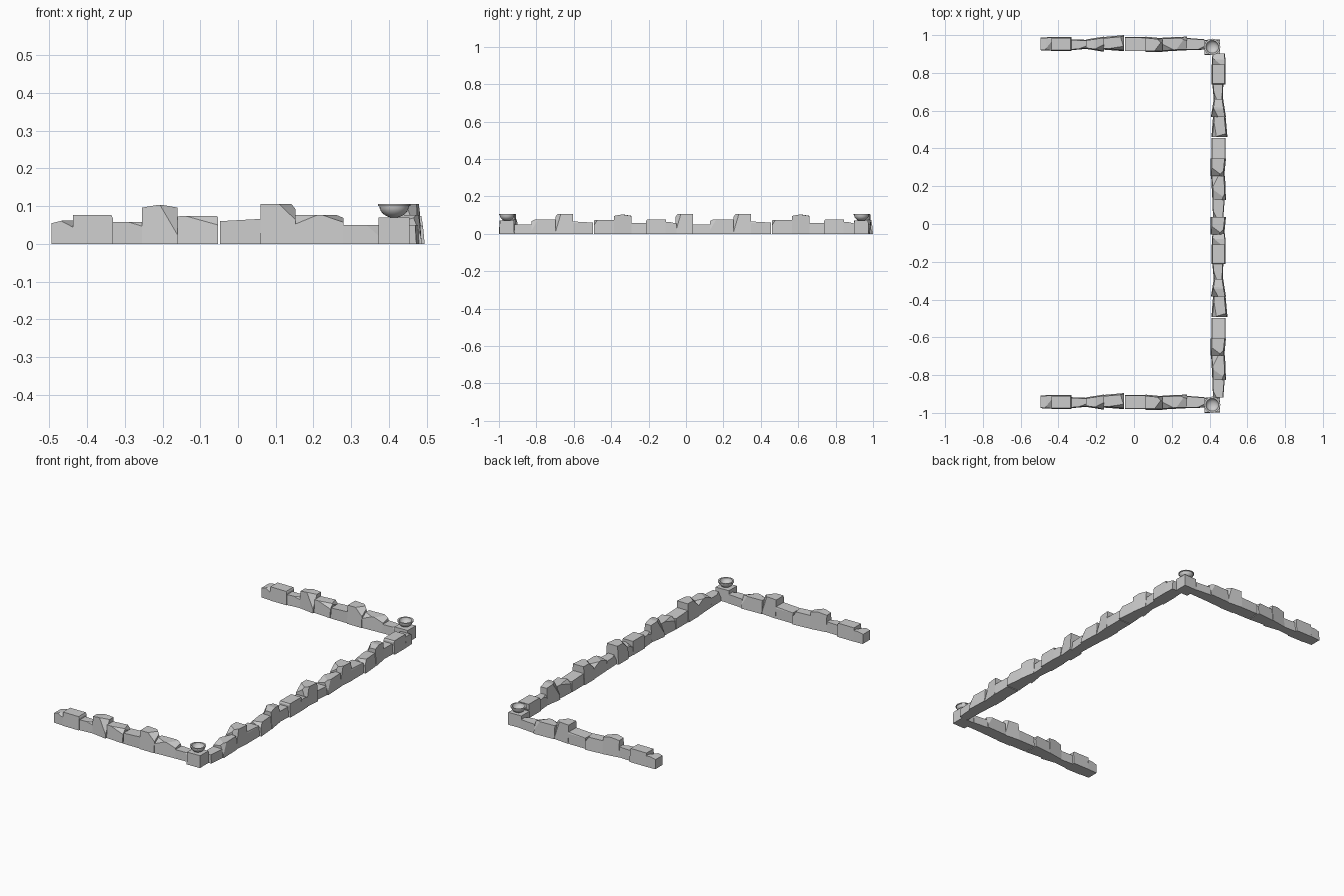
import bpy, bmesh, math
from mathutils import Matrix, Vector

if "Cube" in bpy.data.objects:
    bpy.data.objects.remove(bpy.data.objects["Cube"])

# Stones of one wall run: x0, x1, front y (left, right), back y (left, right),
# top height (left, right), top inset in depth
STONES = [
    (-.495, -.435, -.975, -.978, -.908, -.905, .062, .062, .003),
    (-.437, -.332, -.980, -.980, -.905, -.905, .077, .077, .005),
    (-.332, -.254, -.975, -.968, -.917, -.920, .058, .058, .004),
    (-.254, -.160, -.968, -.983, -.918, -.903, .103, .103, .006),
    (-.161, -.053, -.972, -.980, -.905, -.895, .073, .074, .007),
    (-.048, .060, -.980, -.980, -.905, -.905, .060, .066, .002),
    (.060, .152, -.985, -.985, -.903, -.912, .105, .105, .007),
    (.152, .280, -.982, -.975, -.908, -.903, .076, .076, .006),
    (.280, .373, -.975, -.972, -.910, -.917, .050, .050, .003),
]

# Chipped corners: stone index -> (point on plane, outward normal)
CHIPS = {
    0: [((-.465, -.94, .062), (-.25, 0, 1)), ((-.465, -.965, .062), (.5, -.4, 1))],
    1: [((-.335, -.94, .074), (1, 0, .5))],
    2: [((-.285, -.965, .058), (.3, -.8, .8))],
    3: [((-.21, -.94, .103), (-.17, .02, 1)), ((-.20, -.94, .103), (.18, 0, 1)),
        ((-.18, -.955, .1), (.6, -1, .5))],
    4: [((-.10, -.975, .058), (.15, -1, .9)), ((-.06, -.94, .073), (1, .3, .7))],
    5: [((.0, -.906, .055), (0, 1, .3))],
    6: [((.11, -.977, .105), (1, -.75, 1.1)), ((.14, -.93, .1), (.6, .6, .2))],
    7: [((.21, -.973, .076), (-.35, -.7, 1)), ((.24, -.95, .076), (.35, -.25, 1)),
        ((.26, -.915, .07), (.5, 1, .4))],
    8: [((.35, -.965, .05), (.5, -1, .6))],
}


def stone_mesh(name, spec, chips=()):
    x0, x1, fl, fr, bl, br, zl, zr, t = spec
    pts = [(x0, fl, 0), (x1, fr, 0), (x1, br, 0), (x0, bl, 0),
           (x0, fl + t, zl), (x1, fr + t, zr), (x1, br - t, zr), (x0, bl - t, zl)]
    bm = bmesh.new()
    for p in pts:
        bm.verts.new(p)
    bmesh.ops.convex_hull(bm, input=bm.verts[:])
    for co, no in chips:
        geom = bm.verts[:] + bm.edges[:] + bm.faces[:]
        bmesh.ops.bisect_plane(bm, geom=geom, dist=1e-6, plane_co=Vector(co),
                               plane_no=Vector(no).normalized(), clear_outer=True)
        bmesh.ops.holes_fill(bm, edges=[e for e in bm.edges if e.is_boundary])
    bmesh.ops.dissolve_limit(bm, angle_limit=.01, verts=bm.verts[:], edges=bm.edges[:])
    bmesh.ops.recalc_face_normals(bm, faces=bm.faces[:])
    me = bpy.data.meshes.new(name)
    bm.to_mesh(me)
    bm.free()
    return me


def place(name, me, matrix):
    ob = bpy.data.objects.new(name, me)
    bpy.context.collection.objects.link(ob)
    ob.matrix_world = matrix
    return ob


stones = [stone_mesh(f"stone_{i}", s, CHIPS.get(i, ())) for i, s in enumerate(STONES)]

# Two wings, and two turned runs making up the long wall
turn = Matrix.Rotation(-math.pi / 2, 4, 'Z')
runs = {
    "front_wing": Matrix.Identity(4),
    "back_wing": Matrix.Translation((0, 1.895, 0)),
    "long_wall_front": Matrix.Translation((1.39, -.545, 0)) @ turn,
    "long_wall_back": Matrix.Translation((1.39, .407, 0)) @ turn,
}
for run, m in runs.items():
    for i, me in enumerate(stones):
        place(f"{run}_stone_{i}", me, m)

# Tall stone joining both halves of the long wall
place("middle_stone", stones[6], Matrix.Translation((1.39, .097, 0)) @ turn)

# Corner stones
corner = stone_mesh("corner_stone", (.372, .455, -1, -.998, -.92, -.918, .07, .07, .003))

# Round bowl, turned from a profile
R, N = .041, 24
prof = [(0, .069)]
prof += [(R * .95 * math.sin(a), .1 - .031 * math.cos(a))
         for a in [math.pi / 2 * k / 7 for k in range(1, 8)]]
prof += [(R + .002, .1), (R + .002, .105), (R - .007, .105)]
prof += [(.033 * math.cos(a), .103 - .022 * math.sin(a))
         for a in [math.pi / 2 * k / 5 for k in range(1, 5)]] + [(0, .081)]
bm = bmesh.new()
vs = [bm.verts.new((r, 0, z)) for r, z in prof]
es = [bm.edges.new(p) for p in zip(vs, vs[1:])]
bmesh.ops.spin(bm, geom=vs + es, cent=(0, 0, 0), axis=(0, 0, 1),
               angle=math.tau, steps=N, use_duplicate=False)
bmesh.ops.remove_doubles(bm, verts=bm.verts[:], dist=1e-5)
bmesh.ops.recalc_face_normals(bm, faces=bm.faces[:])
bowl = bpy.data.meshes.new("bowl")
bm.to_mesh(bowl)
bm.free()

for side, dy in (("front", 0), ("back", 1.895)):
    place(f"{side}_corner_stone", corner, Matrix.Translation((0, dy, 0)))
    ob = place(f"{side}_bowl", bowl, Matrix.Translation((.414, -.957 + dy, 0)))
    bpy.context.view_layer.objects.active = ob
    ob.select_set(True)
    if side == "front":
        bpy.ops.object.shade_smooth_by_angle(angle=math.radians(35))
    ob.select_set(False)
